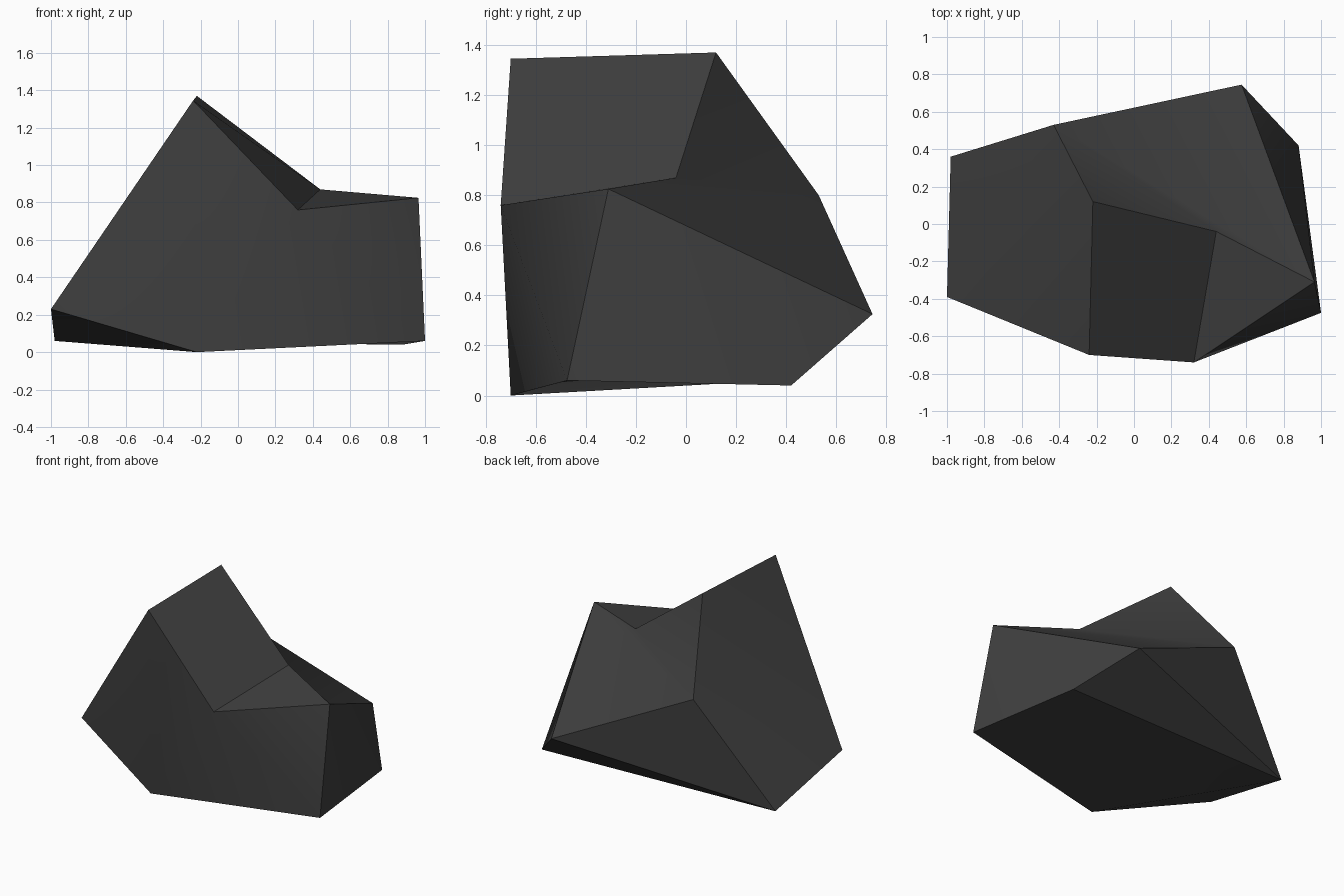
import bpy
import bmesh
import math

# Clear the default cube
cube = bpy.data.objects.get("Cube")
if cube:
    bpy.data.objects.remove(cube, do_unlink=True)

# Stone colour
stone = bpy.data.materials.new("dark_grey_stone")
stone.use_nodes = True
colour = (0.05, 0.05, 0.05, 1)
stone.diffuse_color = colour
shader = stone.node_tree.nodes["Principled BSDF"]
shader.inputs["Base Color"].default_value = colour
shader.inputs["Roughness"].default_value = 0.9

# Corners of the boulder
corners = {
    "ridge_front": (-0.24, -0.70, 1.345),
    "ridge_back": (-0.22, 0.12, 1.37),
    "ledge_back": (0.44, -0.04, 0.87),
    "ledge_front": (0.32, -0.74, 0.76),
    "ledge_tip": (0.965, -0.31, 0.825),
    "east_foot": (1.0, -0.475, 0.06),
    "northeast_foot": (0.88, 0.42, 0.04),
    "back_bulge": (0.575, 0.745, 0.325),
    "back_shoulder": (-0.43, 0.53, 0.80),
    "west_front": (-1.0, -0.39, 0.23),
    "west_foot": (-0.98, 0.36, 0.06),
    "front_foot": (-0.22, -0.70, 0.0),
}

# Facets, each named by its corners
facets = [
    # front
    "west_front front_foot ridge_front",
    "front_foot ledge_front ridge_front",
    "front_foot east_foot ledge_front",
    "east_foot ledge_tip ledge_front",
    # top slope and ledge
    "ridge_front ledge_front ledge_back ridge_back",
    "ledge_front ledge_tip ledge_back",
    # back
    "ridge_back ledge_back back_shoulder",
    "ledge_back ledge_tip back_shoulder",
    "ledge_tip back_bulge back_shoulder",
    "back_shoulder back_bulge west_foot",
    "back_bulge northeast_foot west_foot",
    # sides
    "ledge_tip east_foot northeast_foot",
    "ledge_tip northeast_foot back_bulge",
    "west_front ridge_front ridge_back",
    "west_front ridge_back back_shoulder",
    "west_front back_shoulder west_foot",
    # underside
    "west_front west_foot front_foot",
    "west_foot northeast_foot east_foot front_foot",
]

# Build the boulder
bm = bmesh.new()
verts = {name: bm.verts.new(place) for name, place in corners.items()}
for facet in facets:
    bm.faces.new([verts[name] for name in facet.split()])
bmesh.ops.recalc_face_normals(bm, faces=bm.faces)
mesh = bpy.data.meshes.new("boulder")
bm.to_mesh(mesh)
bm.free()
mesh.materials.append(stone)
boulder = bpy.data.objects.new("boulder", mesh)
bpy.context.collection.objects.link(boulder)

# Soften the shallow creases, keep the hard edges
bpy.ops.object.select_all(action="DESELECT")
boulder.select_set(True)
bpy.context.view_layer.objects.active = boulder
bpy.ops.object.shade_smooth_by_angle(angle=math.radians(35))
